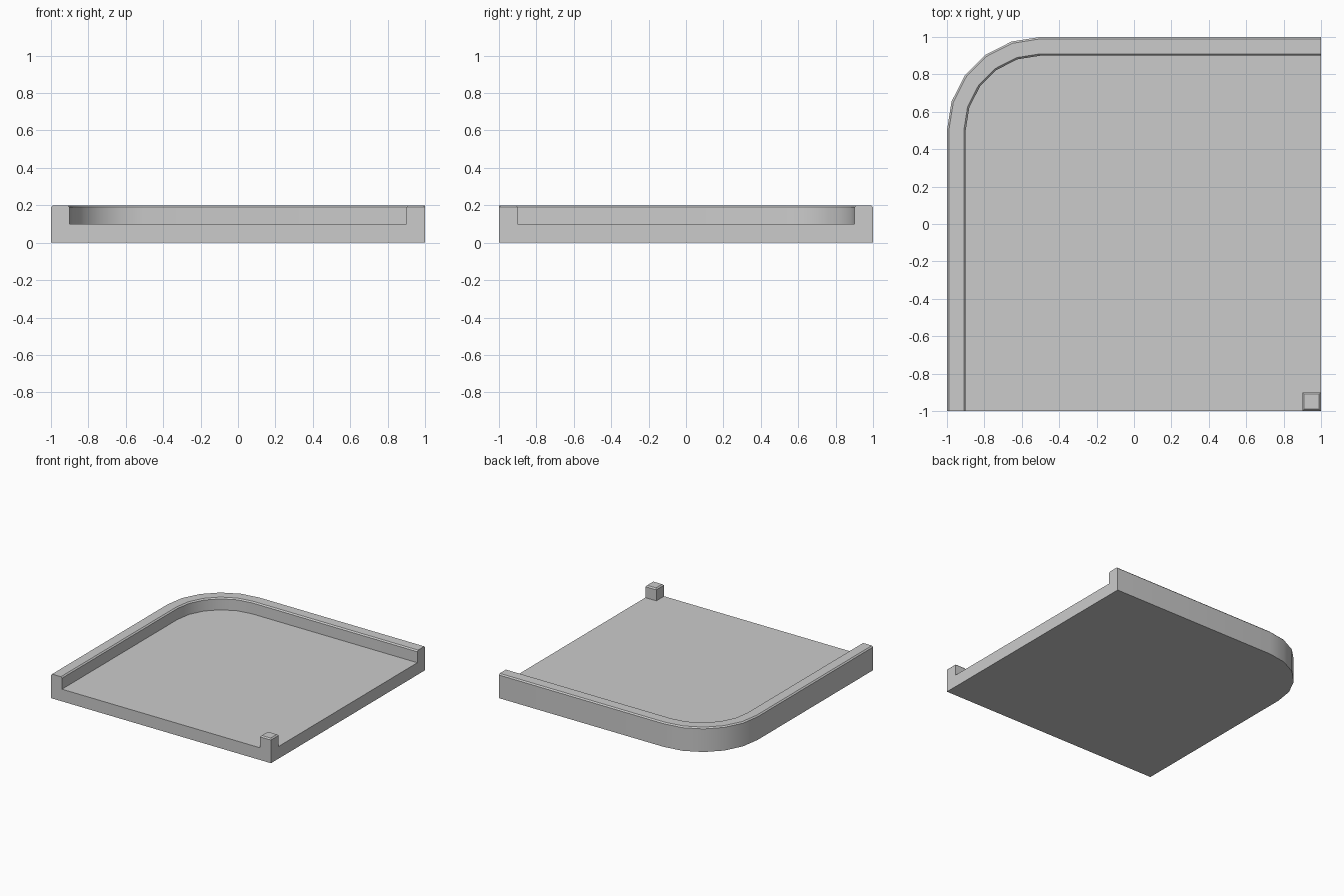
import bpy, bmesh, math

if "Cube" in bpy.data.objects:
    bpy.data.objects.remove(bpy.data.objects["Cube"])

BEVEL = 0.01


def finish(bm, name):
    bmesh.ops.recalc_face_normals(bm, faces=bm.faces)
    mesh = bpy.data.meshes.new(name)
    bm.to_mesh(mesh)
    bm.free()
    obj = bpy.data.objects.new(name, mesh)
    bpy.context.collection.objects.link(obj)
    bpy.ops.object.select_all(action='DESELECT')
    bpy.context.view_layer.objects.active = obj
    obj.select_set(True)
    bpy.ops.object.shade_smooth_by_angle(angle=math.radians(30))
    return obj


def rail_path(r):
    # Left edge, five-sided corner arc about (-0.5, 0.5), back edge
    arc = [(-0.5 - r * math.cos(a), 0.5 + r * math.sin(a))
           for a in (math.radians(18 * i) for i in range(6))]
    return [(-0.5 - r, -1)] + arc + [(1, 0.5 + r)]


# Tile: floor slab with a raised kerb swept along the left and back edges
bm = bmesh.new()
profile = [(0.5, 0), (0.5, 0.2 - BEVEL), (0.5 - BEVEL, 0.2),
           (0.4 + BEVEL, 0.2), (0.4, 0.2 - BEVEL), (0.4, 0.1)]
loops = [[bm.verts.new((x, y, z)) for x, y in rail_path(r)] for r, z in profile]
for a, b in zip(loops, loops[1:]):
    for i in range(len(a) - 1):
        bm.faces.new((a[i], a[i + 1], b[i + 1], b[i]))
low = bm.verts.new((1, -1, 0))
high = bm.verts.new((1, -1, 0.1))
bm.faces.new(loops[0] + [low])
bm.faces.new(loops[-1] + [high])
for end in (0, -1):
    bm.faces.new([loop[end] for loop in loops] + [high, low])
finish(bm, "kerbed_corner_tile")

# Small kerb block on the opposite corner, with softened top edges
bm = bmesh.new()
bmesh.ops.create_cube(bm, size=0.1)
bmesh.ops.translate(bm, verts=bm.verts, vec=(0.95, -0.95, 0.15))
top = [e for e in bm.edges if all(v.co.z > 0.19 for v in e.verts)]
bmesh.ops.bevel(bm, geom=top, offset=BEVEL, segments=1, affect='EDGES')
finish(bm, "inner_corner_block")
